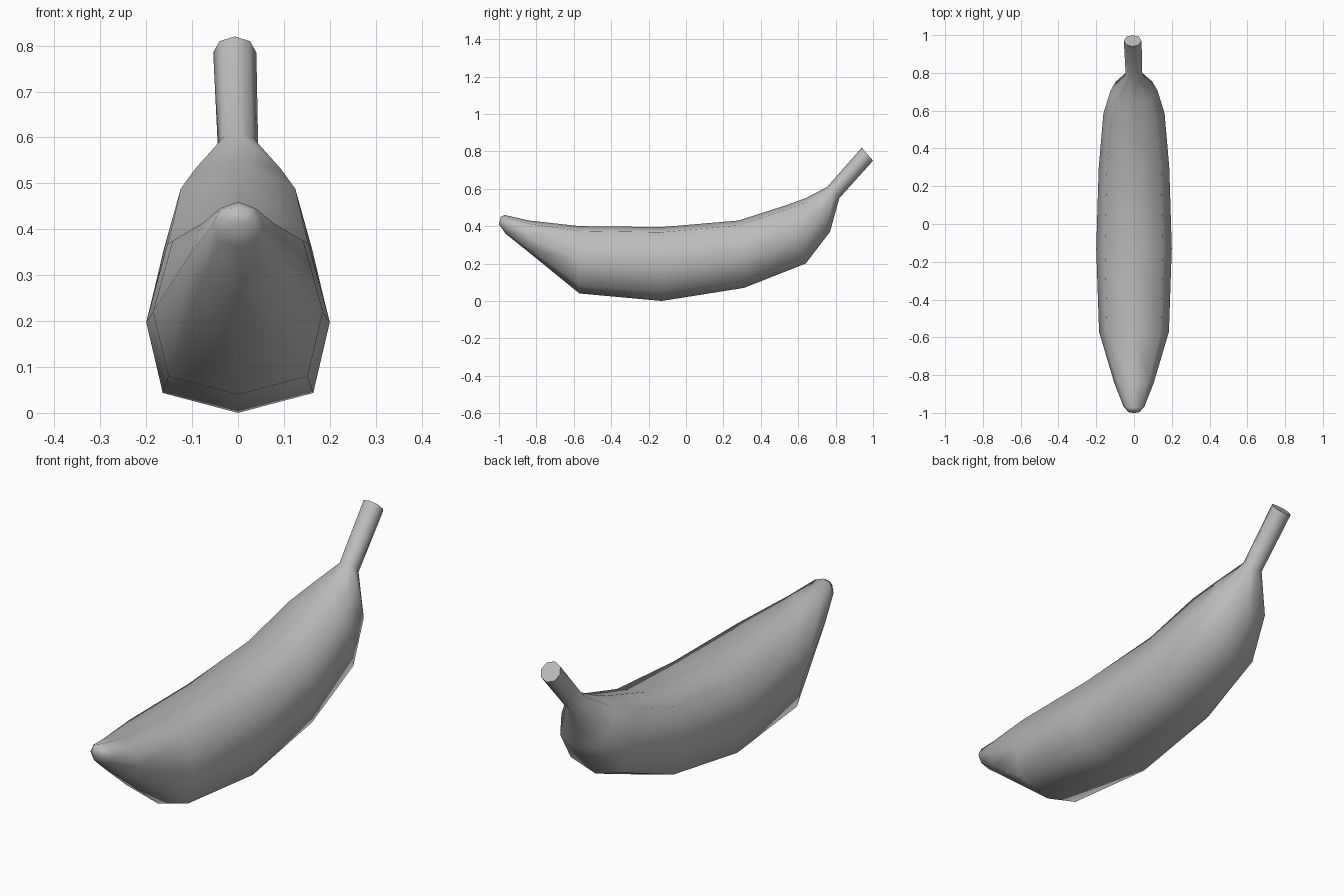
import bpy, bmesh, math

if "Cube" in bpy.data.objects:
    bpy.data.objects.remove(bpy.data.objects["Cube"])

skin = bpy.data.materials.new("pale grey skin")
skin.diffuse_color = (0.5, 0.5, 0.5, 1)
skin.use_nodes = True
skin.node_tree.nodes["Principled BSDF"].inputs["Base Color"].default_value = skin.diffuse_color

# Stations: bottom (y, z), top (y, z), half width, x shift, roundness
# roundness 0 = flat-topped fruit section, 1 = plain octagon
stations = [
    ((-1.00, .41), (-.99, .45), .030, 0, 1),
    ((-.965, .36), (-.97, .46), .055, 0, 1),
    ((-.84, .26), (-.84, .43), .105, 0, .4),
    ((-.57, .04), (-.57, .40), .185, 0, 0),
    ((-.13, .00), (-.13, .395), .200, 0, 0),
    ((.31, .07), (.28, .43), .187, 0, 0),
    ((.64, .20), (.53, .51), .162, 0, 0),
    ((.77, .37), (.64, .55), .125, 0, .4),
    ((.82, .55), (.755, .61), .044, 0, 1),
    ((1.00, .75), (.94, .82), .047, -.007, 1),
]
fruit_t, fruit_w = (0, .11, .5, .93, 1), (0, .82, 1, .77, 0)
SIDES = 8


def section(bottom, top, half, shift, roundness):
    """Octagonal loop running from the bottom up the right and down the left."""
    pts = []
    for i in range(SIDES):
        k = i if i <= 4 else SIDES - i
        a = math.pi * k / 4
        t = fruit_t[k] * (1 - roundness) + (.5 - .5 * math.cos(a)) * roundness
        w = fruit_w[k] * (1 - roundness) + math.sin(a) * roundness
        x = shift + half * w * (1 if i <= 4 else -1)
        pts.append((x, bottom[0] + (top[0] - bottom[0]) * t,
                    bottom[1] + (top[1] - bottom[1]) * t))
    return pts


# Fruit, tip and stem as one continuous lofted skin
bm = bmesh.new()
rings = [[bm.verts.new(p) for p in section(*s)] for s in stations]
for a, b in zip(rings, rings[1:]):
    for i in range(SIDES):
        j = (i + 1) % SIDES
        bm.faces.new((a[i], a[j], b[j], b[i]))
bm.faces.new(rings[0])
bm.faces.new(rings[-1])
bmesh.ops.recalc_face_normals(bm, faces=bm.faces)

mesh = bpy.data.meshes.new("banana")
bm.to_mesh(mesh)
bm.free()
mesh.materials.append(skin)
banana = bpy.data.objects.new("banana", mesh)
bpy.context.collection.objects.link(banana)

# Smooth skin with a crisp cut at the end of the stem
bpy.context.view_layer.objects.active = banana
banana.select_set(True)
bpy.ops.object.shade_smooth_by_angle(angle=math.radians(75))
